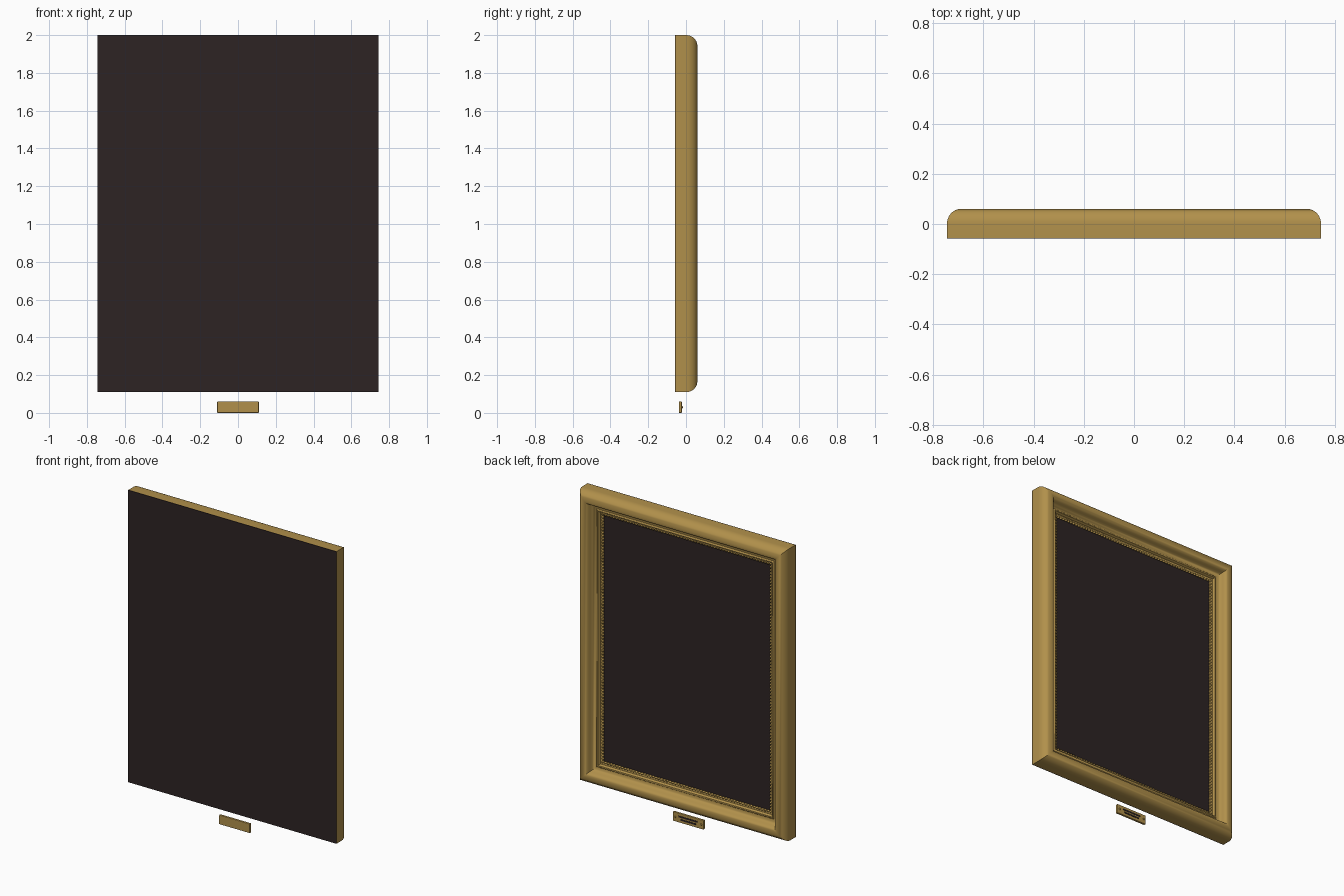
import bpy, bmesh, math
from mathutils import Matrix, Vector

if "Cube" in bpy.data.objects:
    bpy.data.objects.remove(bpy.data.objects["Cube"])

W, Z0, Z1 = 0.745, 0.11, 2.0      # half width, bottom and top of the frame
ZC = (Z0 + Z1) / 2
BACK, RIDGE, CANVAS = -0.058, 0.06, -0.02


def material(name, rgb):
    m = bpy.data.materials.new(name)
    m.diffuse_color = (*rgb, 1)
    m.use_nodes = True
    m.node_tree.nodes["Principled BSDF"].inputs["Base Color"].default_value = m.diffuse_color
    return m


gold = material("antique gold", (0.44, 0.28, 0.07))
dark = material("dark brown", (0.026, 0.017, 0.017))


def finish(name, bm, mat, smooth=False):
    bmesh.ops.recalc_face_normals(bm, faces=bm.faces)
    me = bpy.data.meshes.new(name)
    bm.to_mesh(me)
    bm.free()
    me.materials.append(mat)
    ob = bpy.data.objects.new(name, me)
    bpy.context.collection.objects.link(ob)
    if smooth:
        bpy.ops.object.select_all(action='DESELECT')
        ob.select_set(True)
        bpy.context.view_layer.objects.active = ob
        bpy.ops.object.shade_smooth_by_angle(angle=math.radians(35))
    return ob


def add_box(bm, x, y, z):
    size = [b - a for a, b in (x, y, z)]
    mid = Vector([(a + b) / 2 for a, b in (x, y, z)])
    bmesh.ops.create_cube(bm, size=1, matrix=Matrix.Translation(mid) @ Matrix.Diagonal((*size, 1)))


def box(name, x, y, z, mat):
    bm = bmesh.new()
    add_box(bm, x, y, z)
    return finish(name, bm, mat)


# Frame moulding: (inset from outer edge, depth) swept round four mitred corners
profile = [(0, BACK + 0.003), (0, 0.0)]
profile += [(0.055 - 0.055 * math.cos(a), RIDGE * math.sin(a))
            for a in (math.radians(11.25 * i) for i in range(1, 9))]
profile += [(0.064, 0.058), (0.072, 0.052), (0.078, 0.042), (0.082, 0.030),
            (0.088, 0.019), (0.096, 0.011), (0.106, 0.007),
            (0.110, 0.007), (0.113, 0.011), (0.118, 0.013), (0.123, 0.011), (0.126, 0.006),
            (0.130, -0.003), (0.144, -0.008), (0.144, BACK + 0.003)]
bm = bmesh.new()
rings = []
for d, y in profile:
    rings.append([bm.verts.new((sx * (W - d), y, Z1 - d if top else Z0 + d))
                  for sx, top in ((-1, 0), (1, 0), (1, 1), (-1, 1))])
for a, b in zip(rings, rings[1:] + rings[:1]):
    for i in range(4):
        j = (i + 1) % 4
        bm.faces.new((a[i], a[j], b[j], b[i]))
finish("frame_moulding", bm, gold, True)

# Row of small beads along the sight edge
bm = bmesh.new()
bx, bz = W - 0.143, (Z1 - Z0) / 2 - 0.143


def bead(x, z):
    bmesh.ops.create_uvsphere(bm, u_segments=8, v_segments=6, radius=0.0085,
                              matrix=Matrix.Translation((x, -0.01, ZC + z)))


nx, nz = 60, 80
for s in (-1, 1):
    for i in range(nx + 1):
        bead(-bx + 2 * bx * i / nx, s * bz)
    for i in range(1, nz):
        bead(s * bx, -bz + 2 * bz * i / nz)
finish("bead_row", bm, gold, True)

# Picture panel and backing board
box("picture_panel", (-W + 0.14, W - 0.14), (-0.03, CANVAS), (Z0 + 0.14, Z1 - 0.14), dark)
box("backing_board", (-W, W), (BACK, BACK + 0.004), (Z0, Z1), dark)

# Name plate with a softened rim
plate = box("name_plate", (-0.11, 0.11), (-0.037, -0.022), (0, 0.06), gold)
bev = plate.modifiers.new("soft_edges", 'BEVEL')
bev.width, bev.segments = 0.003, 2

# Engraved line bars
bm = bmesh.new()
for half, z in ((0.068, 0.039), (0.055, 0.021)):
    add_box(bm, (-half, half), (-0.023, -0.020), (z - 0.005, z + 0.005))
finish("engraved_bars", bm, dark)

# Plate screws
bm = bmesh.new()
for s in (-1, 1):
    bmesh.ops.create_cone(bm, cap_ends=True, segments=12, radius1=0.007, radius2=0.004, depth=0.008,
                          matrix=Matrix.Translation((s * 0.093, -0.02, 0.03)) @ Matrix.Rotation(-math.pi / 2, 4, 'X'))
finish("plate_screws", bm, gold, True)
